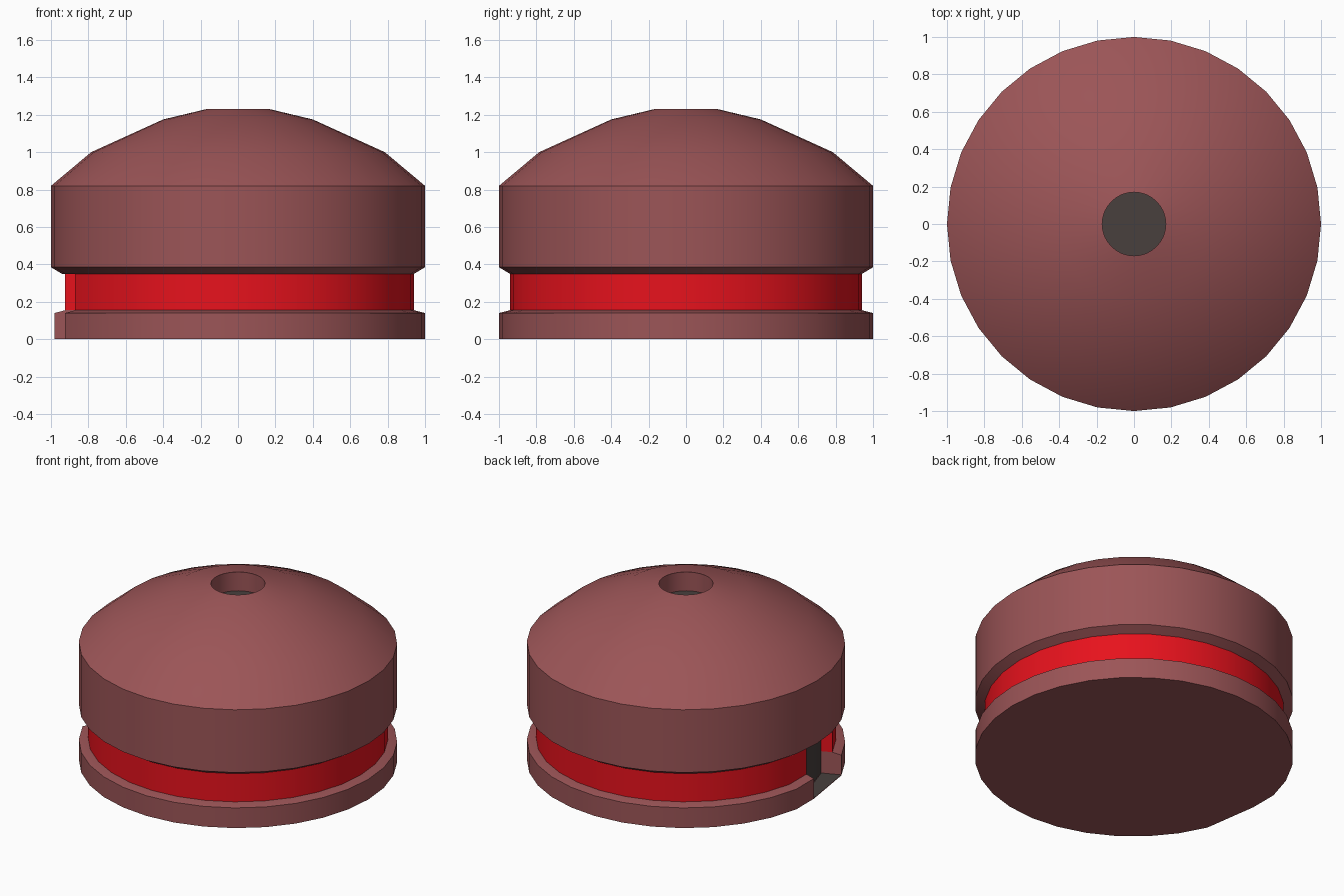
import bpy, bmesh, math

if "Cube" in bpy.data.objects:
    bpy.data.objects.remove(bpy.data.objects["Cube"])

N = 32
STEP = 2 * math.pi / N
INNER = 0.87


def material(name, rgb):
    m = bpy.data.materials.new(name)
    m.diffuse_color = (*rgb, 1)
    m.use_nodes = True
    m.node_tree.nodes["Principled BSDF"].inputs["Base Color"].default_value = m.diffuse_color
    return m


brown = material("brown", (0.33, 0.09, 0.095))
red = material("red", (0.8, 0.006, 0.012))
dark = material("dark_grey", (0.065, 0.051, 0.048))


def point(r, i):
    return r * math.cos(i * STEP), r * math.sin(i * STEP)


def finish(bm, name, mat):
    bmesh.ops.recalc_face_normals(bm, faces=bm.faces)
    me = bpy.data.meshes.new(name)
    bm.to_mesh(me)
    bm.free()
    ob = bpy.data.objects.new(name, me)
    bpy.context.collection.objects.link(ob)
    me.materials.append(mat)
    bpy.ops.object.select_all(action='DESELECT')
    ob.select_set(True)
    bpy.context.view_layer.objects.active = ob
    bpy.ops.object.shade_smooth_by_angle(angle=math.radians(30))
    return ob


def lathe(bm, profile, notched=False, closed=False):
    """Spin a profile; a notched part leaves out two segments on the left."""
    first, count = (18, N - 1) if notched else (0, N)
    cols = []
    for k in range(count):
        col = []
        for r, z in profile:
            x, y = point(r, first + k)
            if notched and k == count - 1 and r > INNER:
                x *= 0.981          # flattened edge beside the notch
            col.append(bm.verts.new((x, y, z)))
        cols.append(col)
    pairs = list(zip(cols, cols[1:]))
    if not notched:
        pairs.append((cols[-1], cols[0]))
    n = len(profile)
    for a, b in pairs:
        for j in range(n if closed else n - 1):
            bm.faces.new((a[j], b[j], b[(j + 1) % n], a[(j + 1) % n]))
    if notched:
        bm.faces.new(cols[0])
        bm.faces.new(cols[-1])
    return cols


# Base ring with a solid underside
bm = bmesh.new()
cols = lathe(bm, [(INNER, 0), (1, 0), (1, 0.14), (0.942, 0.155), (INNER, 0.155)], True, True)
bm.faces.new([c[0] for c in cols])
bm.faces.new((cols[0][0], cols[0][1], cols[-1][1], cols[-1][0]))
finish(bm, "base_ring", brown)

# Recessed red band
bm = bmesh.new()
lathe(bm, [(INNER, 0.155), (0.942, 0.155), (0.942, 0.35), (INNER, 0.35)], True, True)
finish(bm, "red_band", red)

# Domed cap with a round hole in its top
bm = bmesh.new()
lathe(bm, [(INNER, 0.35), (0.942, 0.35), (1, 0.385), (1, 0.82), (0.785, 1.0),
           (0.40, 1.175), (0.17, 1.23), (0.17, 1.10)])
finish(bm, "domed_cap", brown)

# Dark inner drum seen through the notch
bm = bmesh.new()
lathe(bm, [(INNER - 0.002, 0.004), (INNER - 0.002, 0.36)])
finish(bm, "inner_drum", dark)

# Dark floor of the notch
bm = bmesh.new()
floor = [(-0.981, 0)] + [point(INNER, i) for i in (16, 17, 18)] + [point(1, 18)]
bm.faces.new([bm.verts.new((x, y, 0.004)) for x, y in floor])
ob = finish(bm, "notch_floor", dark)
if ob.data.polygons[0].normal.z < 0:
    ob.data.flip_normals()

# Dark floor of the top hole
bm = bmesh.new()
bm.faces.new([bm.verts.new((*point(0.17, i), 1.10)) for i in range(N)])
ob = finish(bm, "hole_floor", dark)
if ob.data.polygons[0].normal.z < 0:
    ob.data.flip_normals()
